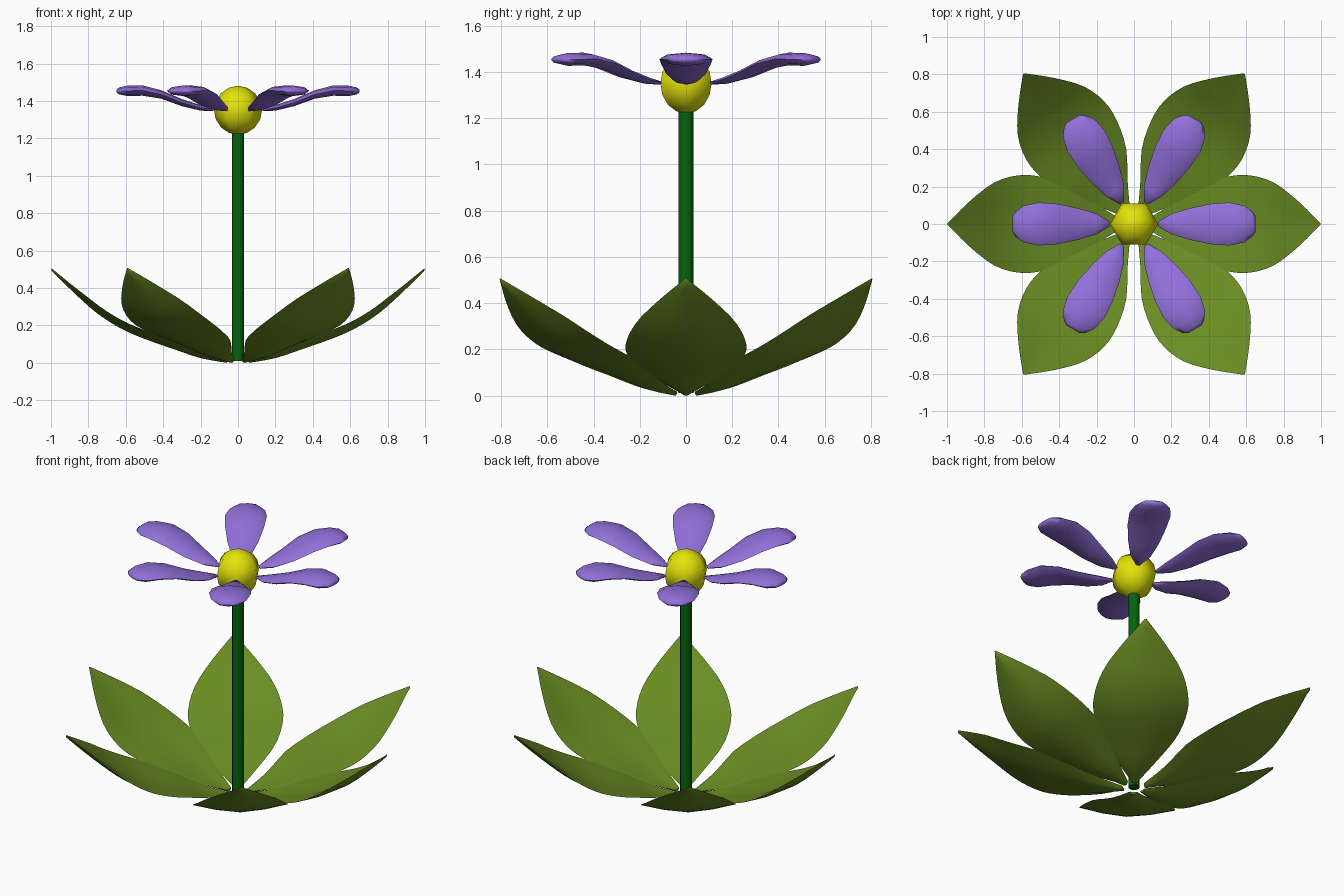
import bpy
import bmesh
from math import radians, sin, cos, pi

cube = bpy.data.objects.get("Cube")
if cube:
    bpy.data.objects.remove(cube, do_unlink=True)


def material(name, r, g, b):
    m = bpy.data.materials.new(name)
    m.use_nodes = True
    m.diffuse_color = (r, g, b, 1)
    bsdf = next(n for n in m.node_tree.nodes if n.type == 'BSDF_PRINCIPLED')
    bsdf.inputs["Base Color"].default_value = (r, g, b, 1)
    bsdf.inputs["Roughness"].default_value = 0.8
    return m


LEAF = material("olive green", 0.147, 0.27, 0.017)
PETAL = material("soft purple", 0.292, 0.162, 0.708)
STEM = material("dark green", 0.002, 0.127, 0.004)
CENTRE = material("yellow", 0.77, 0.77, 0.003)


def loft(name, rings, mat, turn=0, smooth=50):
    """Skin a row of equal point rings and cap both ends."""
    bm = bmesh.new()
    loops = [[bm.verts.new(p) for p in ring] for ring in rings]
    n = len(loops[0])
    for a, b in zip(loops, loops[1:]):
        for i in range(n):
            j = (i + 1) % n
            bm.faces.new((a[i], a[j], b[j], b[i]))
    bm.faces.new(loops[0])
    bm.faces.new(loops[-1])
    bmesh.ops.recalc_face_normals(bm, faces=bm.faces)
    mesh = bpy.data.meshes.new(name)
    bm.to_mesh(mesh)
    bm.free()
    mesh.materials.append(mat)
    obj = bpy.data.objects.new(name, mesh)
    bpy.context.collection.objects.link(obj)
    obj.rotation_euler.z = radians(turn)
    bpy.ops.object.select_all(action='DESELECT')
    obj.select_set(True)
    bpy.context.view_layer.objects.active = obj
    bpy.ops.object.shade_smooth_by_angle(angle=radians(smooth))
    return obj


def spline(points, steps):
    """Catmull-Rom refinement of a short list of stations."""
    ext = [points[0]] + points + [points[-1]]
    out = []
    for a, b, c, d in zip(ext, ext[1:], ext[2:], ext[3:]):
        for k in range(steps):
            t = k / steps
            out.append([0.5 * (2*q + (r - p)*t + (2*p - 5*q + 4*r - s)*t*t
                               + (3*q - p - 3*r + s)*t**3)
                        for p, q, r, s in zip(a, b, c, d)])
    return out + [list(points[-1])]


# Leaves: distance, half width, height of the underside
leaf_path = [(0.06, 0.02, 0.0), (0.2, 0.105, 0.025), (0.35, 0.205, 0.075),
             (0.5, 0.253, 0.128), (0.62, 0.26, 0.18), (0.75, 0.22, 0.262),
             (0.88, 0.12, 0.377), (0.997, 0.004, 0.493)]


def leaf_ring(x, w, z):
    k = min(1, w / 0.2)
    rim = z + 0.012 + 0.035 * k
    return [(x, -w, rim), (x, -w * 0.5, z + 0.016 * k),
            (x, 0, z), (x, w * 0.5, z + 0.016 * k),
            (x, w, rim), (x, w * 0.5, z + 0.012 + 0.03 * k),
            (x, 0, z + 0.012 + 0.014 * k), (x, -w * 0.5, z + 0.012 + 0.03 * k)]


leaf_rings = [leaf_ring(*p) for p in spline(leaf_path, 3)]
leaf_names = ["left", "back_left", "back_right", "right", "front_right", "front_left"]
for side, turn in zip(leaf_names, (0, 53.7, 126.3, 180, 233.7, 306.3)):
    loft("leaf_" + side, leaf_rings, LEAF, turn)

# Petals: distance, half width, underside, upper side
petal_path = [(0.13, 0.014, 1.345, 1.36), (0.2, 0.055, 1.348, 1.378),
              (0.3, 0.085, 1.372, 1.41), (0.41, 0.108, 1.412, 1.457),
              (0.51, 0.115, 1.428, 1.483), (0.59, 0.098, 1.426, 1.482),
              (0.635, 0.066, 1.435, 1.472), (0.65, 0.042, 1.445, 1.46)]


def petal_ring(x, w, low, high):
    mid, h = (low + high) / 2, (high - low) / 2
    return [(x, w * cos(i * pi / 4), mid + h * sin(i * pi / 4)) for i in range(8)]


petal_rings = [petal_ring(*p) for p in petal_path]
for i, side in enumerate(leaf_names):
    loft("petal_" + side, petal_rings, PETAL, i * 60, 80)


# Round parts from radius and height pairs
def turned(name, profile, sides, mat, smooth):
    rings = [[(r * cos(2 * pi * i / sides), r * sin(2 * pi * i / sides), z)
              for i in range(sides)] for r, z in profile]
    return loft(name, rings, mat, 0, smooth)


turned("stem", [(0.032, 0.01), (0.032, 1.26)], 12, STEM, 40)

ball = [(0.128 * sin(pi * k / 8), 1.35 - 0.13 * cos(pi * k / 8)) for k in range(1, 8)]
ball = [(0.012, 1.221)] + ball + [(0.012, 1.479)]
turned("flower_centre", ball, 6, CENTRE, 80)
